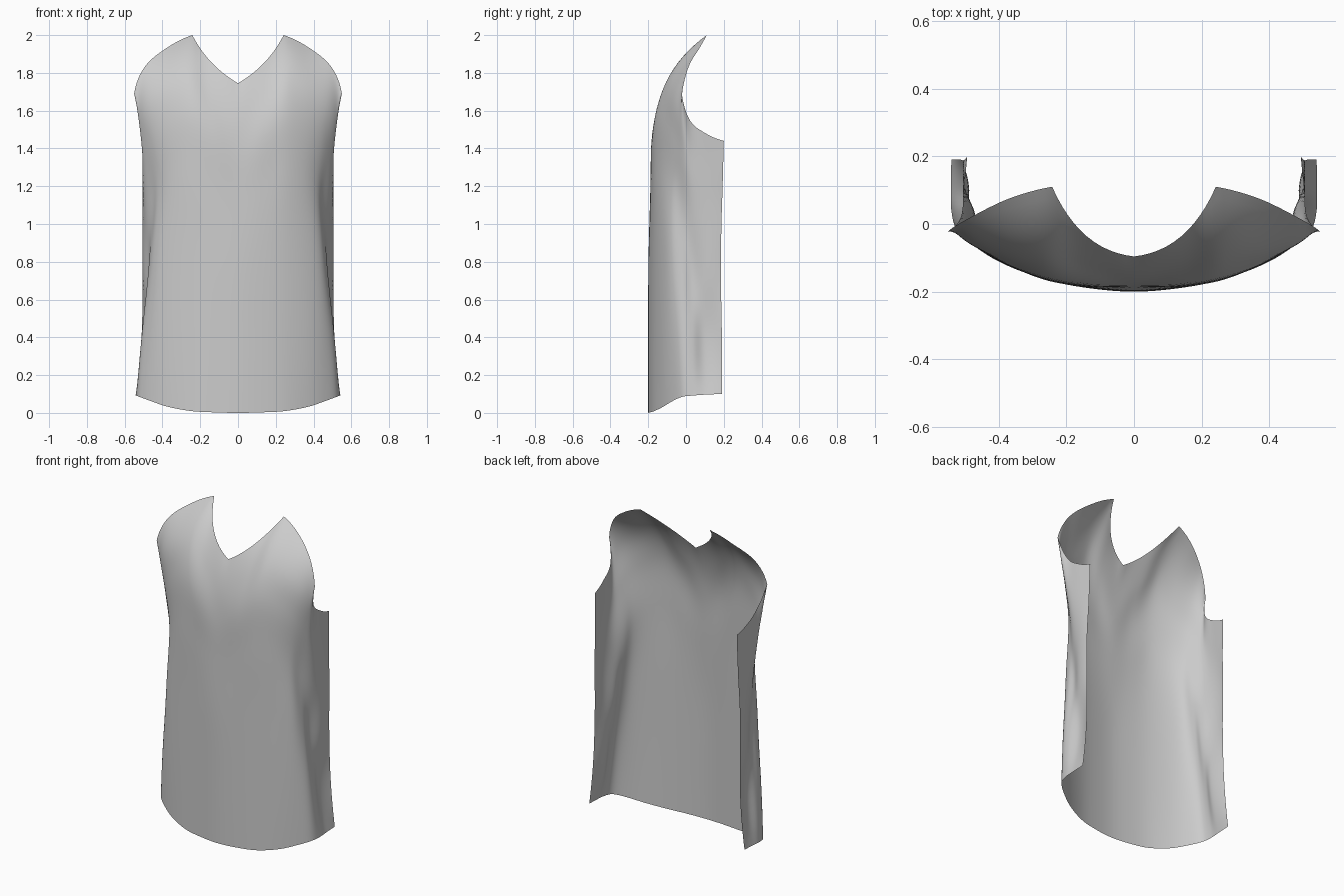
import bpy, bmesh
from mathutils import Vector

if "Cube" in bpy.data.objects:
    bpy.data.objects.remove(bpy.data.objects["Cube"])

SUB = 6  # samples per control span

# Control columns run from centre front (0) round to the side seam (8)
hem_z = [0, .003, .01, .032, .062, .085, .092, .097, .1]
fractions = [0, .22, .45, .65, .8, .91]  # row heights along each column

# Horizontal sections of half the panel, hem to chest (x, y)
sections = [
    [(0, -.2), (.13, -.19), (.25, -.167), (.37, -.122), (.46, -.072), (.522, -.02), (.54, .04), (.541, .11), (.54, .19)],
    [(0, -.2), (.13, -.19), (.25, -.167), (.37, -.125), (.455, -.077), (.502, -.025), (.507, .035), (.489, .1), (.511, .19)],
    [(0, -.199), (.13, -.189), (.25, -.167), (.36, -.128), (.437, -.082), (.469, -.022), (.472, .035), (.498, .105), (.505, .185)],
    [(0, -.19), (.13, -.185), (.25, -.168), (.35, -.13), (.418, -.082), (.45, -.03), (.485, .035), (.503, .11), (.505, .187)],
    [(0, -.181), (.13, -.178), (.25, -.153), (.365, -.12), (.447, -.078), (.486, -.025), (.502, .032), (.505, .11), (.498, .193)],
    [(0, -.153), (.14, -.122), (.25, -.066), (.37, -.068), (.485, -.053), (.52, -.024), (.508, .028), (.503, .105), (.495, .197)],
]
# Neckline, shoulder and armhole edges
top = [(0, -.096, 1.745), (.14, -.036, 1.855), (.242, .11, 2), (.37, .075, 1.937), (.492, .015, 1.835),
       (.55, -.022, 1.69), (.512, .02, 1.55), (.503, .1, 1.482), (.493, .2, 1.44)]


def spline(pts, first=None):
    """Sample a Catmull-Rom curve; open ends keep their natural bend."""
    pts = [Vector(p) for p in pts]

    def ghost(q):
        return 3 * q[0] - 3 * q[1] + q[2]
    p = [Vector(first) if first else ghost(pts)] + pts + [ghost(pts[::-1])]
    out = []
    for i in range(1, len(p) - 2):
        for k in range(SUB):
            t = k / SUB
            out.append(0.5 * (2 * p[i] + (p[i + 1] - p[i - 1]) * t
                       + (2 * p[i - 1] - 5 * p[i] + 4 * p[i + 1] - p[i + 2]) * t ** 2
                       + (3 * p[i] - p[i - 1] - 3 * p[i + 1] + p[i + 2]) * t ** 3))
    return out + [pts[-1]]


# Smooth rows around the body; the top row keeps its corners
rows = []
for f, sec in zip(fractions, sections):
    pts = [(x, y, h + (t[2] - h) * f) for (x, y), h, t in zip(sec, hem_z, top)]
    x, y, z = pts[1]
    rows.append(spline(pts, (-x, y, z)))
rows.append(spline(top[:3])[:-1] + spline(top[2:6])[:-1] + spline(top[5:]))

# Smooth columns up the body
columns = [spline(c) for c in zip(*rows)]

# Half panel as a quad sheet
bm = bmesh.new()
grid = [[bm.verts.new(p) for p in c] for c in columns]
for a, b in zip(grid, grid[1:]):
    for j in range(len(a) - 1):
        bm.faces.new((a[j], b[j], b[j + 1], a[j + 1])).smooth = True
mesh = bpy.data.meshes.new("shirt_front_panel")
bm.to_mesh(mesh)
bm.free()
panel = bpy.data.objects.new("shirt_front_panel", mesh)
bpy.context.collection.objects.link(panel)

# Mirror to the other side
mirror = panel.modifiers.new("mirror", 'MIRROR')
mirror.use_axis[0] = True
mirror.use_clip = True
mirror.merge_threshold = .001
